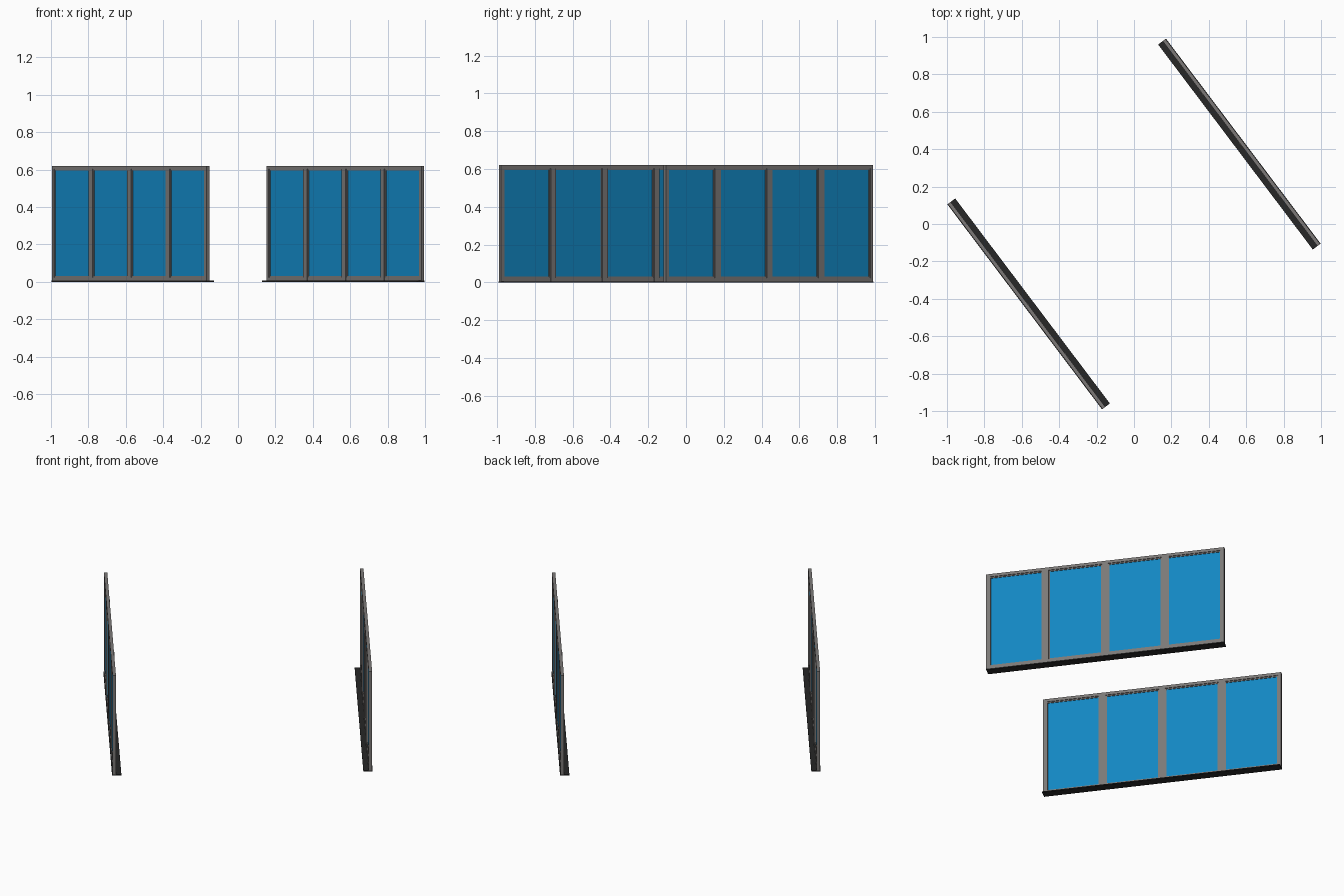
import bpy, bmesh, math
from mathutils import Matrix, Vector

if "Cube" in bpy.data.objects:
    bpy.data.objects.remove(bpy.data.objects["Cube"])

L, H = 1.373, 0.62          # panel length and height
HALF = L / 2
N = 4                       # panes per panel
SIDE, RAIL, MULL = 0.030, 0.018, 0.034


def material(name, rgb):
    m = bpy.data.materials.new(name)
    m.diffuse_color = (*rgb, 1)
    m.use_nodes = True
    m.node_tree.nodes["Principled BSDF"].inputs["Base Color"].default_value = m.diffuse_color
    return m


blue = material("blue_glass", (0.006, 0.24, 0.54))
dark = material("dark_grey", (0.2, 0.19, 0.185))
black = material("black_sill", (0.02, 0.02, 0.02))


def boxes(name, spans, mat, world):
    """One object from boxes given as (u0, u1, v0, v1, z0, z1)."""
    bm = bmesh.new()
    for u0, u1, v0, v1, z0, z1 in spans:
        m = Matrix.Translation(((u0 + u1) / 2, (v0 + v1) / 2, (z0 + z1) / 2))
        m = m @ Matrix.Diagonal((u1 - u0, v1 - v0, z1 - z0, 1))
        bmesh.ops.create_cube(bm, size=1, matrix=m)
    me = bpy.data.meshes.new(name)
    bm.to_mesh(me)
    bm.free()
    me.materials.append(mat)
    ob = bpy.data.objects.new(name, me)
    ob.matrix_world = world
    bpy.context.collection.objects.link(ob)


def panel(tag, world):
    # v = 0 is the outer face, negative v points to the middle of the model
    f0, f1 = -0.022, -0.003
    z0 = 0.006
    boxes(tag + "_sill", [(-HALF, HALF, -0.0525, 0, 0, z0)], black, world)
    # outer frame
    boxes(tag + "_frame", [
        (-HALF, HALF, f0, f1, H - RAIL, H),
        (-HALF, HALF, f0, f1, z0, z0 + RAIL),
        (-HALF, -HALF + SIDE * 0.6, f0, f1, z0 + RAIL, H - RAIL),
        (HALF - SIDE * 0.6, HALF, f0, f1, z0 + RAIL, H - RAIL)], dark, world)
    # mullions between the panes
    step = L / N
    mull = [-HALF + step * i for i in range(1, N)]
    boxes(tag + "_mullions",
          [(u - MULL / 2, u + MULL / 2, f0 - 0.003, f1, z0, H - RAIL)
           for u in mull], dark, world)
    # slim stepped beads and glass in every opening
    edges = [-HALF + SIDE * 0.6] + [e for u in mull for e in (u - MULL / 2, u + MULL / 2)] \
        + [HALF - SIDE * 0.6]
    beads, panes = [], []
    b = 0.007
    zb, zt = z0 + RAIL, H - RAIL
    for u0, u1 in zip(edges[::2], edges[1::2]):
        beads += [(u0, u0 + b, -0.018, -0.007, zb, zt), (u1 - b, u1, -0.018, -0.007, zb, zt),
                  (u0 + b, u1 - b, -0.018, -0.007, zb, zb + b),
                  (u0 + b, u1 - b, -0.018, -0.007, zt - b, zt)]
        panes.append((u0, u1, -0.0145, -0.0105, zb, zt))
    boxes(tag + "_beads", beads, dark, world)
    boxes(tag + "_glass", panes, blue, world)


# two panels, the second turned half a circle about the centre
place = Matrix.Translation((0.5845, 0.443, 0)) @ Matrix.Rotation(math.atan2(-1.096, 0.827), 4, 'Z')
panel("right_panel", place)
panel("left_panel", Matrix.Rotation(math.pi, 4, 'Z') @ place)
